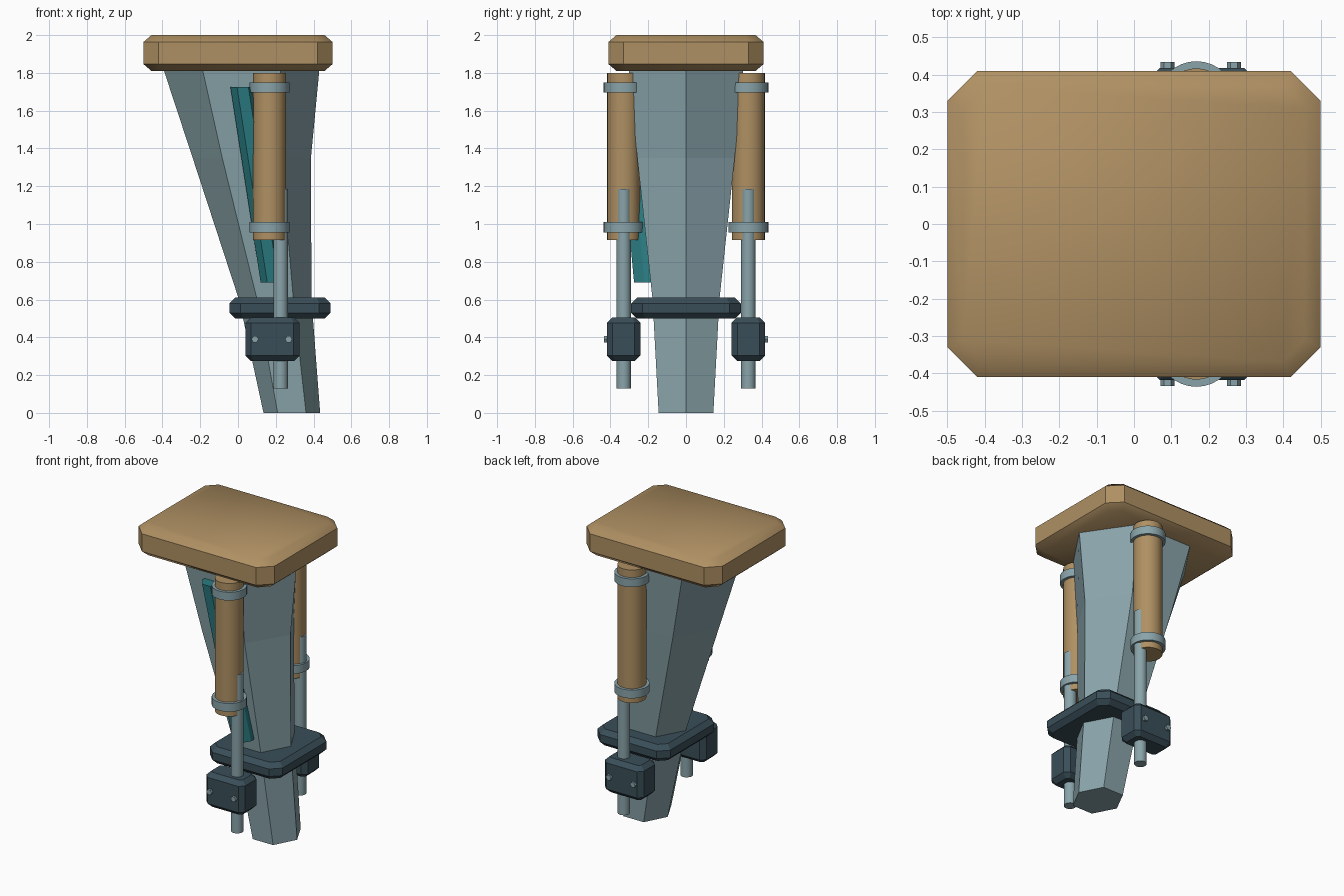
import bpy
import math

cube = bpy.data.objects.get("Cube")
if cube:
    bpy.data.objects.remove(cube, do_unlink=True)


def material(name, rgb):
    mat = bpy.data.materials.new(name)
    mat.use_nodes = True
    mat.diffuse_color = (*rgb, 1)
    mat.node_tree.nodes["Principled BSDF"].inputs["Base Color"].default_value = (*rgb, 1)
    return mat


TAN = material("tan_paint", (0.43, 0.28, 0.125))
STEEL = material("blue_grey_steel", (0.25, 0.37, 0.40))
DARK = material("dark_slate", (0.042, 0.076, 0.098))
TEAL = material("teal_accent", (0.023, 0.20, 0.22))


def loft(name, rings, mat, smooth=None):
    """Skin a stack of equal-length point rings and cap both ends."""
    n = len(rings[0])
    verts = [p for ring in rings for p in ring]
    faces = [tuple(reversed(range(n))), tuple(range(len(verts) - n, len(verts)))]
    for k in range(len(rings) - 1):
        for i in range(n):
            a, b = k * n + i, k * n + (i + 1) % n
            faces.append((a, b, b + n, a + n))
    mesh = bpy.data.meshes.new(name)
    mesh.from_pydata(verts, [], faces)
    mesh.materials.append(mat)
    obj = bpy.data.objects.new(name, mesh)
    bpy.context.collection.objects.link(obj)
    if smooth:
        bpy.ops.object.select_all(action='DESELECT')
        obj.select_set(True)
        bpy.context.view_layer.objects.active = obj
        bpy.ops.object.shade_smooth_by_angle(angle=math.radians(smooth))
    return obj


def ellipse(cx, cy, rx, ry, z, n):
    return [(cx + rx * math.cos(2 * math.pi * i / n),
             cy + ry * math.sin(2 * math.pi * i / n), z) for i in range(n)]


def octagon(cx, cy, hx, hy, cut, z):
    corners = [(hx, cut - hy), (hx, hy - cut), (hx - cut, hy), (cut - hx, hy),
               (-hx, hy - cut), (-hx, cut - hy), (cut - hx, -hy), (hx - cut, -hy)]
    return [(cx + x, cy + y, z) for x, y in corners]


def plate(name, cx, cy, hx, hy, z0, z1, cut, inset, rise, mat, smooth=None):
    """Cut-corner block with chamfered top and bottom rims."""
    levels = [(z0, inset), (z0 + rise, 0), (z1 - rise, 0), (z1, inset)]
    rings = [octagon(cx, cy, hx - d, hy - d, max(cut - d * 0.5, 0.005), z)
             for z, d in levels]
    return loft(name, rings, mat, smooth)


def cylinder(name, x, y, r, z0, z1, mat):
    return loft(name, [ellipse(x, y, r, r, z, 32) for z in (z0, z1)], mat, 40)


# Armoured cap and tapering six-sided leg
plate("top_cap", 0, 0, 0.5, 0.41, 1.81, 2.0, 0.08, 0.042, 0.036, TAN, 42)

root3 = math.sqrt(3) / 2
sections = [(0, 0.285, 0.15, 0.145), (0.6, 0.197, 0.192, 0.177),
            (1.35, 0.073, 0.313, 0.258), (1.83, 0.017, 0.415, 0.305)]
loft("leg_column",
     [ellipse(cx, 0, rx, hy / root3, z, 6) for z, cx, rx, hy in sections], STEEL)

# Collar around the leg
plate("leg_collar", 0.222, 0, 0.268, 0.29, 0.50, 0.61, 0.06, 0.03, 0.03, DARK)


# Leaning accent bar set into the front face of the leg
def bar_section(cx, inner, shoulder, front, z):
    half, face = 0.065, 0.03
    return [(cx - half, inner, z), (cx - half, shoulder, z), (cx - face, front, z),
            (cx + face, front, z), (cx + half, shoulder, z), (cx + half, inner, z)]


loft("accent_bar", [bar_section(0.185, -0.14, -0.22, -0.275, 0.69),
                    bar_section(0.025, -0.24, -0.315, -0.37, 1.725)], TEAL)

# Hydraulic strut on the front and on the back
for side, s in (("front", -1), ("back", 1)):
    y = s * 0.33
    cylinder(side + "_strut_sleeve", 0.167, y, 0.087, 0.915, 1.80, TAN)
    cylinder(side + "_lower_band", 0.167, y, 0.106, 0.955, 1.01, STEEL)
    cylinder(side + "_upper_band", 0.167, y, 0.106, 1.695, 1.75, STEEL)
    cylinder(side + "_strut_rod", 0.226, y, 0.038, 0.13, 1.185, STEEL)
    plate(side + "_rod_clamp", 0.182, y, 0.143, 0.088, 0.275, 0.505,
          0.03, 0.028, 0.028, DARK)
    # Hexagonal bolt heads on the outer face of the clamp
    for label, x in (("left", 0.268), ("right", 0.09)):
        bolt = loft(side + "_" + label + "_bolt",
                    [ellipse(0, 0, 0.019, 0.019, z, 6) for z in (-0.02, 0.02)], STEEL)
        bolt.location = (x, s * 0.414, 0.39)
        bolt.rotation_euler = (math.pi / 2, 0, 0)
